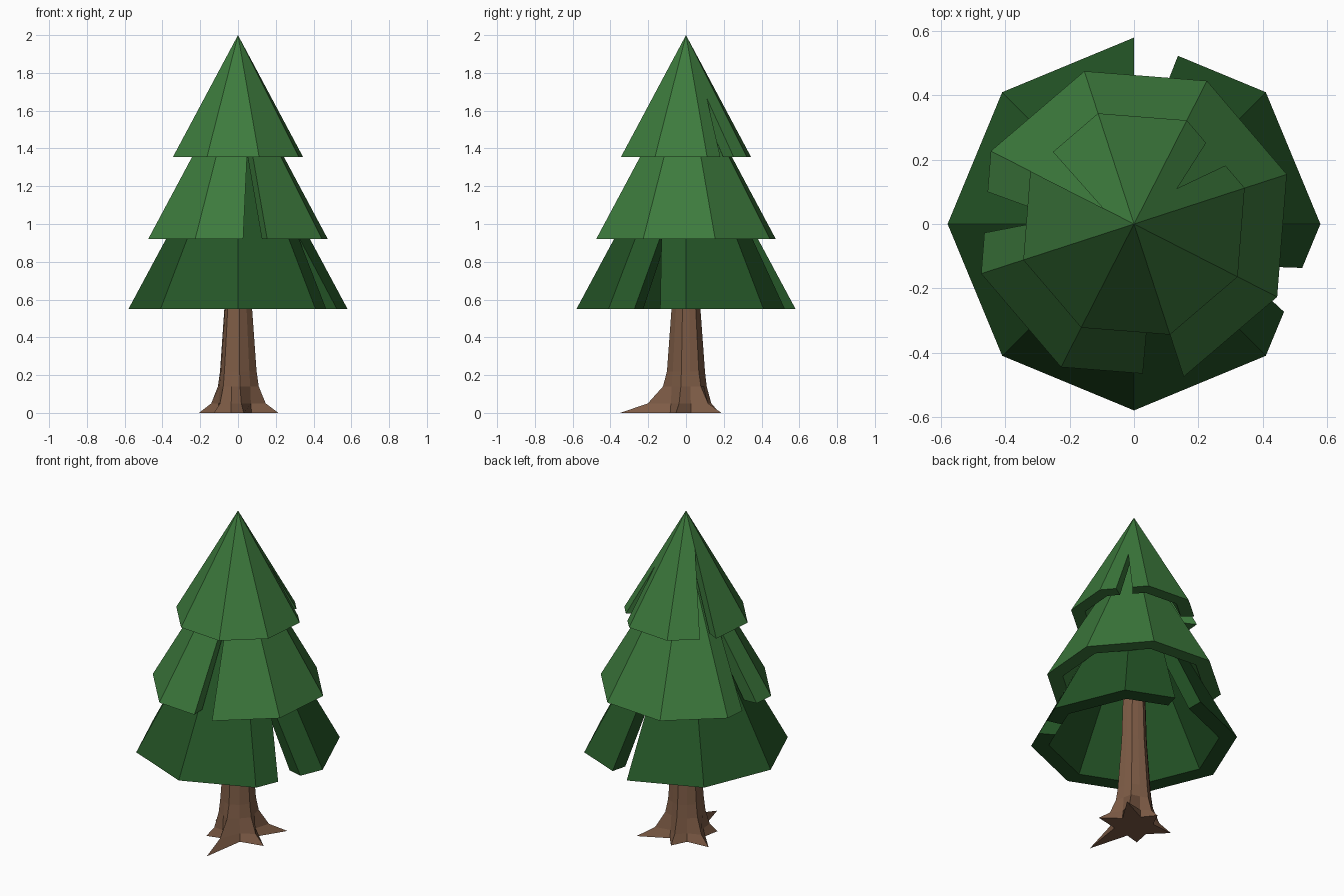
import bpy
from math import cos, sin, radians
from mathutils import Vector

if "Cube" in bpy.data.objects:
    bpy.data.objects.remove(bpy.data.objects["Cube"])


def material(name, rgb):
    m = bpy.data.materials.new(name)
    m.diffuse_color = (*rgb, 1)
    m.use_nodes = True
    m.node_tree.nodes["Principled BSDF"].inputs["Base Color"].default_value = m.diffuse_color
    return m


LIGHT = material("light_green", (0.046, 0.195, 0.046))
DARK = material("dark_green", (0.018, 0.092, 0.020))
BARK = material("bark_brown", (0.205, 0.105, 0.060))


def add_object(name, verts, faces, mat):
    me = bpy.data.meshes.new(name)
    me.from_pydata(verts, [], faces)
    me.materials.append(mat)
    me.update()
    ob = bpy.data.objects.new(name, me)
    bpy.context.collection.objects.link(ob)
    return ob


def tier(name, base, height, radius, wall, start, notches, mat):
    """Hollow eight-sided cone; notches = {side: (u0, u1, u_tip, t_tip)}."""
    verts, faces = [], []
    s = 1 - wall / radius                       # size of the inner cone

    def pair(p, t=0.0):
        """Add an outer point and its inner partner at the same height."""
        z = base + t * height
        for k in (1 - t, max(s - t, 0.03)):
            verts.append((p.x * k, p.y * k, z))
        return len(verts) - 2

    verts += [(0, 0, base + height), (0, 0, base + height * s)]
    rim = [Vector((radius * cos(radians(start + 45 * i)),
                   radius * sin(radians(start + 45 * i)))) for i in range(8)]
    corner = [pair(p) for p in rim]
    for i in range(8):
        a, b = rim[i], rim[(i + 1) % 8]
        path = [corner[i]]
        if i in notches:
            u0, u1, um, t = notches[i]
            path += [pair(a.lerp(b, u0)), pair(a.lerp(b, um), t)]
            if u1 < 1:
                path.append(pair(a.lerp(b, u1)))
        if i in notches and notches[i][1] == 1:
            # slit ends on the corner: wall runs down the crease
            n, p = path[1], path[2]
            c = corner[(i + 1) % 8]
            walls = [(path[0], n), (n, p), (p, c)]
        else:
            path.append(corner[(i + 1) % 8])
            walls = list(zip(path, path[1:]))
        faces.append([0] + path)                                # outside
        faces.append([1] + [v + 1 for v in reversed(path)])     # inside
        faces += [(q, p, p + 1, q + 1) for p, q in walls]       # rim and slit
    add_object(name, verts, faces, mat)


# Foliage tiers, each with one slit in mid-side and one beside a corner
A, B = 1 / 3, 2 / 3
tier("lower_foliage", 0.55, 1.08, 0.58, 0.10, 0,
     {7: (A, B, 0.5, 0.37), 1: (B, 1, 1, 0.70)}, DARK)
tier("middle_foliage", 0.92, 0.89, 0.50, 0.09, 18,
     {3: (A, B, 0.5, 0.50), 5: (B, 1, 1, 0.65)}, LIGHT)
tier("top_foliage", 1.355, 0.645, 0.362, 0.08, 18,
     {0: (A, B, 0.48, 0.48), 2: (B, 1, 1, 0.70)}, LIGHT)

# Trunk: lofted rings whose corners flare into six roots
roots = [(42, 0.28), (97, 0.18), (160, 0.22), (225, 0.18), (275, 0.35), (346, 0.22)]
rings = [(0.0, 1.0, 0.11), (0.05, 0.40, 0.105), (0.14, 0.07, 0.10),
         (0.22, 0.0, 0.092), (0.55, 0.0, 0.07), (1.25, 0.0, 0.05)]
N = 2 * len(roots)
verts = []
for z, flare, valley in rings:
    core = 0.105 if z < 0.2 else valley * 1.1
    for i, (ang, reach) in enumerate(roots):
        nxt = roots[(i + 1) % len(roots)][0]
        half = ((nxt - ang) % 360) / 2
        for deg, r in ((ang, core + flare * (reach - core)), (ang + half, valley)):
            verts.append((r * cos(radians(deg)), r * sin(radians(deg)), z))
faces = [(k * N + i, k * N + (i + 1) % N, (k + 1) * N + (i + 1) % N, (k + 1) * N + i)
         for k in range(len(rings) - 1) for i in range(N)]
faces += [list(range(N))[::-1], [(len(rings) - 1) * N + i for i in range(N)]]
add_object("trunk", verts, faces, BARK)
